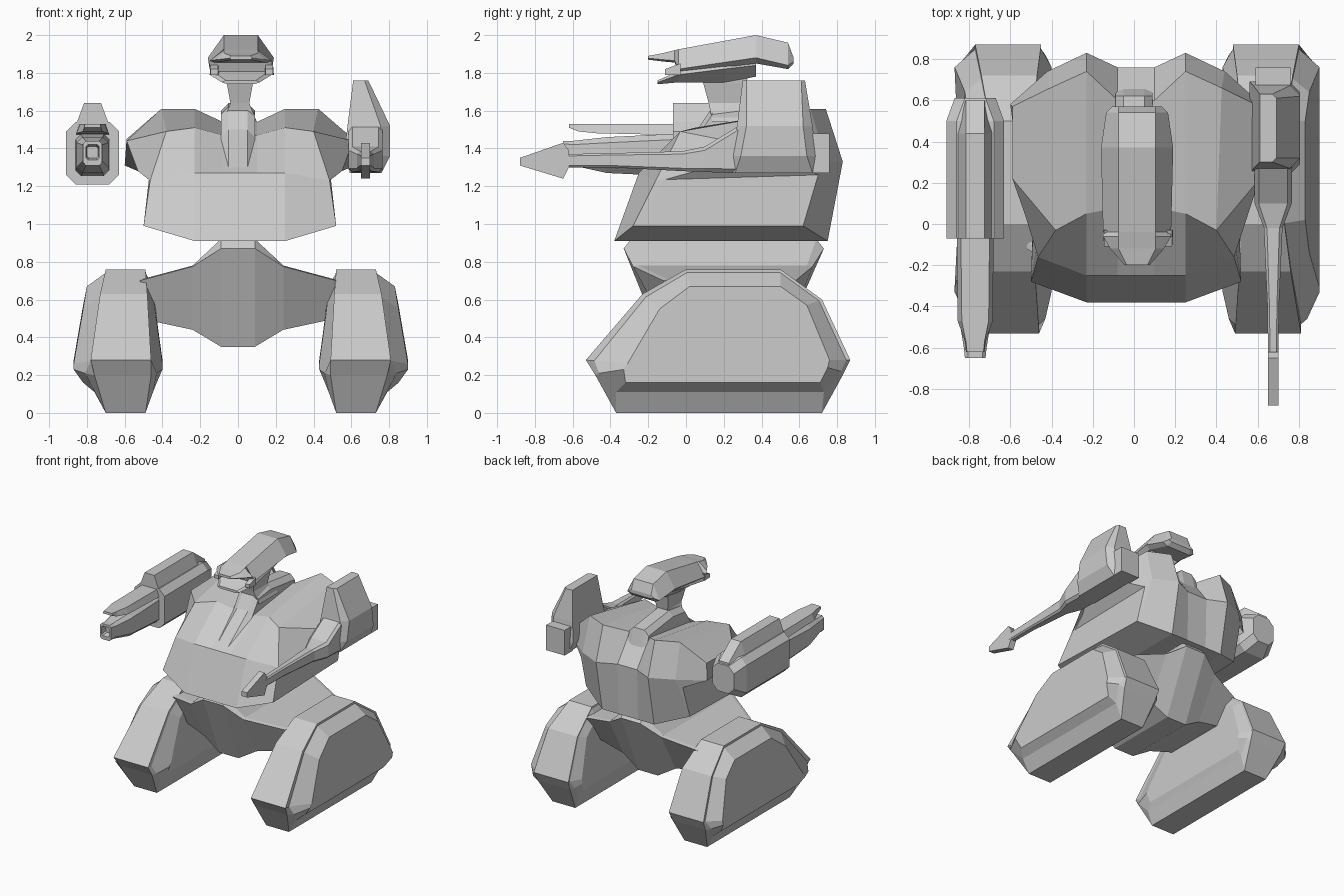
import bpy, bmesh


def loft(name, rings, flip=None):
    """Skin a list of equal-length point rings and cap both ends; flip mirrors x about a value."""
    bm = bmesh.new()
    vs = [[bm.verts.new((2 * flip - x if flip is not None else x, y, z)) for x, y, z in r] for r in rings]
    n = len(vs[0])
    for a, b in zip(vs, vs[1:]):
        for i in range(n):
            j = (i + 1) % n
            bm.faces.new((a[i], a[j], b[j], b[i]))
    bm.faces.new(vs[0])
    bm.faces.new(vs[-1])
    bmesh.ops.recalc_face_normals(bm, faces=bm.faces)
    me = bpy.data.meshes.new(name)
    bm.to_mesh(me)
    bm.free()
    ob = bpy.data.objects.new(name, me)
    bpy.context.collection.objects.link(ob)
    return ob


def both_sides(half, cx=0.0):
    """Half a list of rings running outward in +x -> full symmetric list."""
    left = [[(-x + cx, y, z) for x, y, z in r] for r in reversed(half)]
    return left + [[(x + cx, y, z) for x, y, z in r] for r in half]


def at_x(x, profile):
    return [(x, y, z) for y, z in profile]


def octa(cx, y, z0, z1, hw, c=0.05):
    """Chamfered rectangle across the y axis."""
    return [(cx - hw, y, z0 + c), (cx - hw, y, z1 - c), (cx - hw + c, y, z1), (cx + hw - c, y, z1),
            (cx + hw, y, z1 - c), (cx + hw, y, z0 + c), (cx + hw - c, y, z0), (cx - hw + c, y, z0)]


def trap(cx, y, z0, z1, hb, ht):
    """Trapezoid across the y axis."""
    return [(cx - hb, y, z0), (cx - ht, y, z1), (cx + ht, y, z1), (cx + hb, y, z0)]


# Tracks: y, z, inner x, outer x of the centre strip, the recessed step and the side plates
strip = [(-.53, .28, .49, .81), (-.23, .63, .51, .76), (0, .76, .52, .73), (.5, .76, .52, .73),
         (.72, .60, .50, .77), (.87, .28, .48, .80), (.83, .20, .49, .79), (.72, 0, .52, .73),
         (-.37, 0, .52, .73), (-.48, .20, .49, .79)]
side = [(-.31, .26, .43, .90), (-.14, .55, .47, .85), (.02, .67, .48, .83), (.5, .67, .48, .83),
        (.64, .57, .47, .85), (.76, .28, .43, .90), (.75, .24, .43, .90), (.71, .16, .46, .85),
        (-.32, .16, .46, .85), (-.33, .23, .43, .90)]


def track_rings():
    step = [(a[0] + .2 * (b[0] - a[0]), a[1] + .2 * (b[1] - a[1]), a[2], a[3]) for a, b in zip(strip, side)]
    step[6:] = [(.82, .22, .46, .84), (.73, .11, .48, .79), (-.37, .11, .48, .79), (-.46, .21, .46, .84)]
    order = [(side, 2), (step, 2), (strip, 2), (strip, 3), (step, 3), (side, 3)]
    return [[(p[k], p[0], p[1]) for p in ring] for ring, k in order]


loft("right_track", track_rings())
loft("left_track", track_rings(), flip=.015)

# Pelvis between the tracks
loft("pelvis", both_sides([
    at_x(.09, [(-.29, .92), (-.33, .87), (-.12, .35), (.50, .35), (.73, .87), (.69, .92)]),
    at_x(.24, [(-.25, .78), (-.28, .775), (-.10, .44), (.48, .44), (.67, .775), (.64, .78)]),
    at_x(.52, [(-.09, .705), (-.12, .70), (-.04, .50), (.46, .50), (.58, .70), (.55, .705)])]))

# Torso: recessed spine, chest plates, shoulder bulges
loft("torso", both_sides([
    at_x(.09, [(-.38, .91), (-.25, 1.27), (.08, 1.47), (.60, 1.54), (.76, 1.33), (.75, .91)]),
    at_x(.24, [(-.38, .91), (-.25, 1.27), (.05, 1.51), (.74, 1.61), (.83, 1.33), (.75, .91)]),
    [(.51, -.28, .99), (.475, -.16, 1.23), (.39, -.03, 1.49), (.415, .66, 1.61), (.43, .74, 1.33), (.48, .62, .99)],
    [(.482, -.11, 1.235), (.54, .05, 1.28), (.60, .22, 1.44), (.60, .57, 1.45), (.61, .58, 1.31), (.47, .70, 1.26)]],
    .01))

# Collar ridge and neck
ridge = [(-.25, 1.24), (-.24, 1.27), (.06, 1.50), (.14, 1.62), (.30, 1.64), (.62, 1.60), (.70, 1.30)]
loft("collar", both_sides([at_x(.05, ridge), at_x(.09, [(y, z - .04) for y, z in ridge])]))
loft("neck", [[(.01 + sx * hw, y, z) for sx, y in ((-1, y0), (1, y0), (1, y1), (-1, y1))]
              for z, hw, y0, y1 in ((1.54, .09, .14, .40), (1.64, .05, .12, .30),
                                    (1.75, .07, .09, .32), (1.88, .08, .05, .36))])


# Head: hexagonal hood drawn along y, with a jaw wedge under it
def hood(y, z0, zm, z1, hb, hm, ht, cx=.015):
    return [(cx - hb, y, z0), (cx - hm, y, zm), (cx - ht, y, z1), (cx + ht, y, z1), (cx + hm, y, zm), (cx + hb, y, z0)]


loft("head_hood", [hood(-.20, 1.87, 1.878, 1.89, .05, .06, .05),
                   hood(-.12, 1.86, 1.87, 1.905, .11, .13, .09),
                   hood(-.06, 1.855, 1.865, 1.92, .14, .165, .09),
                   hood(-.04, 1.80, 1.82, 1.925, .14, .165, .09),
                   hood(.37, 1.85, 1.88, 2.0, .14, .175, .09),
                   hood(.54, 1.82, 1.84, 1.96, .11, .15, .09),
                   hood(.57, 1.85, 1.86, 1.88, .09, .12, .09)])
loft("jaw", [hood(-.15, 1.74, 1.75, 1.76, .07, .10, .08),
             hood(-.04, 1.75, 1.79, 1.81, .08, .165, .15),
             hood(.20, 1.75, 1.82, 1.86, .07, .15, .14),
             hood(.37, 1.78, 1.84, 1.88, .07, .13, .12)])
for name, x in (("left_ear", -.125), ("right_ear", .165)):
    loft(name, [trap(x, -.11, 1.79, 1.82, .02, .02), trap(x, -.03, 1.79, 1.85, .025, .02)])

# Left arm: heavy twin cannon with a sight housing
L = -.77
loft("left_cannon_body", [octa(L, -.07, 1.21, 1.54, .14), octa(L, .50, 1.21, 1.54, .14),
                          octa(L, .61, 1.27, 1.50, .10)])
loft("cannon_sight", [trap(L, -.07, 1.52, 1.64, .09, .045), trap(L, .44, 1.52, 1.64, .09, .045),
                      trap(L, .60, 1.48, 1.52, .05, .045)])
loft("cannon_lower_barrel", [octa(L, .0, 1.25, 1.48, .09, .03), octa(L, -.42, 1.27, 1.46, .085, .03),
                             octa(L, -.60, 1.31, 1.44, .055, .02), octa(L, -.65, 1.31, 1.44, .05, .015),
                             octa(L, -.65, 1.34, 1.42, .035, .01), octa(L, -.60, 1.35, 1.41, .03, .01)])
loft("cannon_upper_barrel", [trap(L, .0, 1.47, 1.53, .09, .07), trap(L, -.47, 1.48, 1.53, .085, .065),
                             trap(L, -.57, 1.49, 1.53, .05, .045), trap(L, -.62, 1.51, 1.53, .045, .04)])


# Right arm: tall shield pod, slim barrel and muzzle blade
def slab(z, x0, x1, y0, y1, c):
    """Horizontal rectangle with its outer (+x) corners cut."""
    return [(x0, y0, z), (x1 - c, y0, z), (x1, y0 + c, z), (x1, y1 - c, z), (x1 - c, y1, z), (x0, y1, z)]


loft("right_pod", [slab(1.27, .60, .76, .24, .69, .02), slab(1.36, .56, .805, .24, .69, .05),
                   slab(1.52, .58, .805, .27, .67, .05), slab(1.76, .61, .69, .30, .63, .02)])
loft("right_pod_rear", [trap(.675, .65, 1.27, 1.48, .085, .085), trap(.675, .76, 1.27, 1.48, .085, .085)])
loft("right_shoulder_joint", [[(x, y, z) for y, z in ((.30, a), (.30, b), (.55, b), (.55, a))]
                              for x, a, b in ((.56, 1.32, 1.43), (.66, 1.29, 1.46))])
R = .675
loft("right_barrel", [octa(R, .28, 1.27, 1.52, .09, .02), octa(R, .10, 1.275, 1.41, .09, .02),
                      octa(R, -.02, 1.28, 1.385, .045, .015), octa(R, -.40, 1.30, 1.375, .028, .01),
                      octa(R, -.64, 1.30, 1.37, .025, .01)])
blade = [(-.88, 1.31), (-.88, 1.35), (-.65, 1.43), (-.62, 1.39), (-.62, 1.30), (-.65, 1.24)]
loft("muzzle_blade", [at_x(.65, blade), at_x(.70, blade)])
